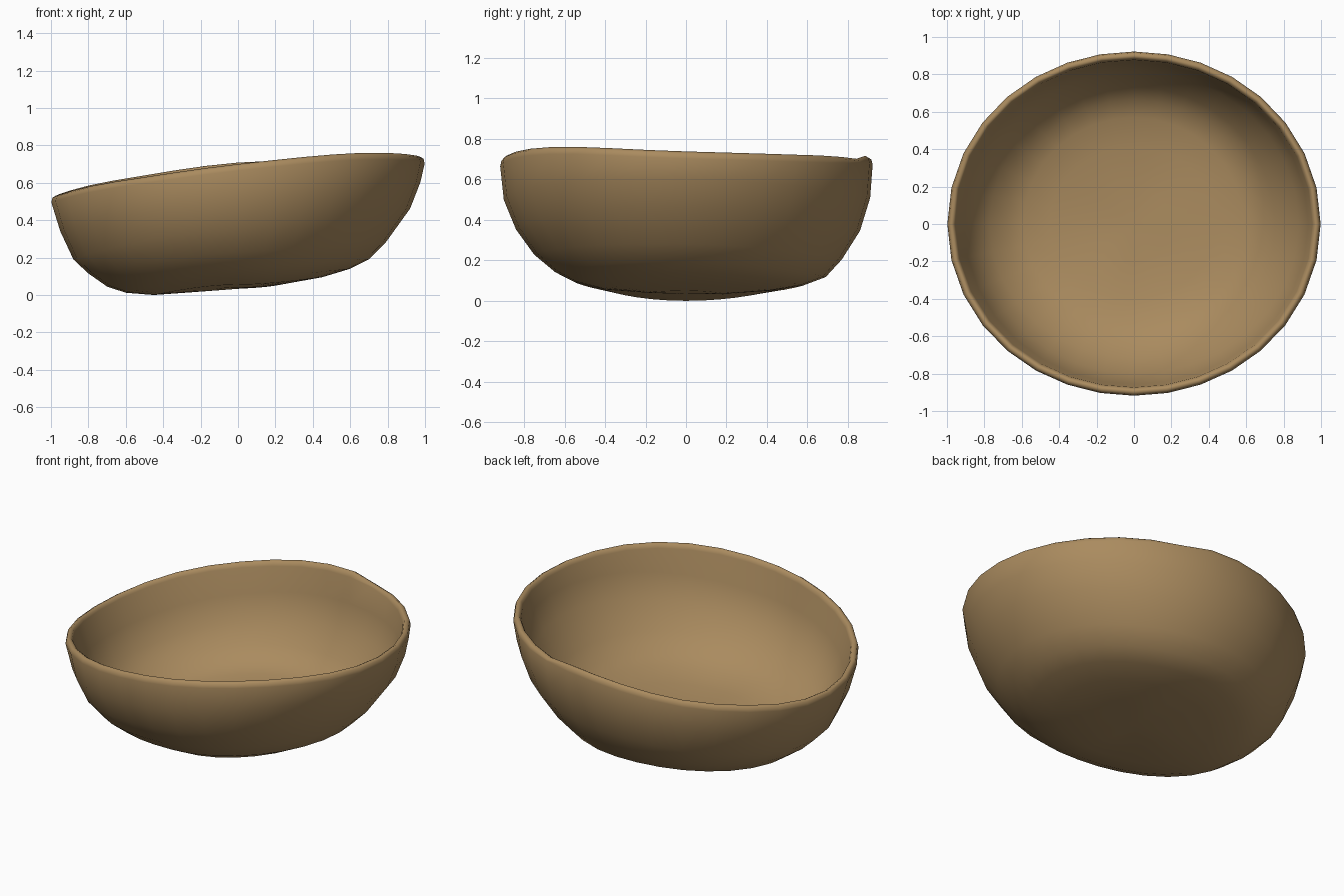
import bpy, bmesh, math

if "Cube" in bpy.data.objects:
    bpy.data.objects.remove(bpy.data.objects["Cube"])

SEG = 32
WALL = 0.045

# Outer profiles (radius, height) from base to rim: right, back, left, front
PROFILES = [
    [(.2, .05), (.45, .095), (.6, .14), (.7, .19), (.79, .28), (.92, .46), (.975, .6), (.998, .70)],
    [(.2, .035), (.42, .05), (.58, .075), (.69, .115), (.77, .2), (.86, .34), (.91, .5), (.922, .66)],
    [(.2, .018), (.45, .0), (.6, .012), (.7, .045), (.8, .115), (.88, .19), (.95, .34), (.998, .495)],
    [(.2, .04), (.4, .055), (.55, .09), (.65, .14), (.75, .22), (.84, .34), (.9, .48), (.918, .64)],
]
# Rim height every 45 degrees, counter-clockwise from the right
RIM = [.738, .718, .708, .612, .53, .605, .70, .76]
CENTRE = .033


def rim_height(a):
    u = a / (math.pi / 4)
    i, f = int(u), u - int(u)
    p0, p1, p2, p3 = (RIM[(i + k) % 8] for k in (-1, 0, 1, 2))
    return p1 + .5 * f * (p2 - p0 + f * (2*p0 - 5*p1 + 4*p2 - p3 + f * (3*(p1 - p2) + p3 - p0)))


def outer_profile(a):
    c, s = math.cos(a), math.sin(a)
    w = [max(c, 0)**2, max(s, 0)**2, max(-c, 0)**2, max(-s, 0)**2]
    pts = [[sum(w[k] * PROFILES[k][i][d] for k in range(4)) for d in (0, 1)] for i in range(8)]
    # wall top follows the sloping rim
    shift = rim_height(a) - .035 - pts[-1][1]
    for i, p in enumerate(pts):
        p[1] += shift * (i / 7)**2
    return pts


def full_profile(a, dip):
    pts = outer_profile(a)
    inner = []
    for i, (r, z) in enumerate(pts):
        q = pts[max(i - 1, 0)]
        n = pts[min(i + 1, 7)]
        dr, dz = n[0] - q[0], n[1] - q[1]
        m = math.hypot(dr, dz)
        inner.append((r - WALL * dz / m, z + WALL * dr / m))
    top, ro = rim_height(a) - dip, pts[-1][0]
    lip = [(ro - .006, top - .01), (ro - .022, top), (ro - .036, top - .008)]
    return pts + lip + inner[::-1]


# Bowl: lofted rings, with a small chip in the rim at the back
bm = bmesh.new()
cols = []
for j in range(SEG):
    a = 2 * math.pi * j / SEG
    dip = {6: .016, 5: .006}.get(j, 0)
    cols.append([bm.verts.new((r * math.cos(a), r * math.sin(a), z)) for r, z in full_profile(a, dip)])
low = bm.verts.new((0, 0, CENTRE))
high = bm.verts.new((0, 0, CENTRE + WALL))
for j in range(SEG):
    A, B = cols[j], cols[(j + 1) % SEG]
    for i in range(len(A) - 1):
        bm.faces.new((A[i], B[i], B[i + 1], A[i + 1]))
    bm.faces.new((low, B[0], A[0]))
    bm.faces.new((high, A[-1], B[-1]))
bmesh.ops.recalc_face_normals(bm, faces=bm.faces[:])
for f in bm.faces:
    f.smooth = True
lowest = min(v.co.z for v in bm.verts)
for v in bm.verts:
    v.co.z -= lowest
mesh = bpy.data.meshes.new("bowl")
bm.to_mesh(mesh)
bm.free()

clay = bpy.data.materials.new("tan clay")
clay.diffuse_color = (.402, .258, .114, 1)
clay.use_nodes = True
clay.node_tree.nodes["Principled BSDF"].inputs["Base Color"].default_value = clay.diffuse_color
mesh.materials.append(clay)
bowl = bpy.data.objects.new("bowl", mesh)
bpy.context.collection.objects.link(bowl)
